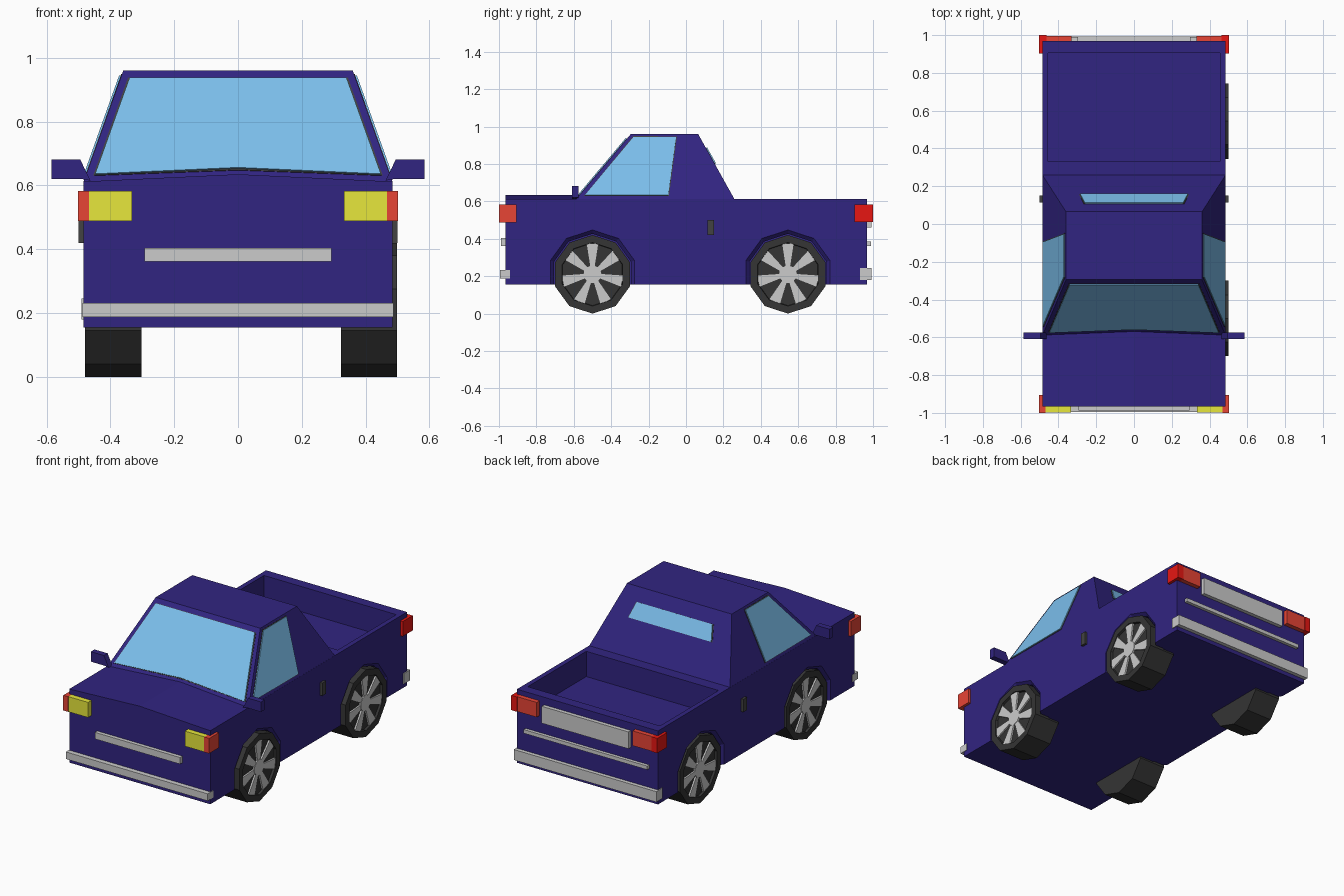
import bpy, bmesh
from math import sin, cos, pi, radians
from mathutils import Vector

if "Cube" in bpy.data.objects:
    bpy.data.objects.remove(bpy.data.objects["Cube"])


def mat(name, r, g, b):
    m = bpy.data.materials.new(name)
    m.diffuse_color = (r, g, b, 1)
    m.use_nodes = True
    m.node_tree.nodes["Principled BSDF"].inputs["Base Color"].default_value = m.diffuse_color
    return m


PAINT = mat("paint", .031, .018, .22)
GLASS = mat("glass", .2, .52, .84)
RUBBER = mat("rubber", .035, .035, .035)
DARK = mat("dark_trim", .055, .055, .055)
METAL = mat("metal", .68, .68, .68)
ALLOY = mat("alloy", .52, .52, .52)
YELLOW = mat("yellow_lamp", .8, .8, .045)
AMBER = mat("amber_lamp", .8, .058, .036)
RED = mat("red_lamp", .8, .008, .006)


def loft(name, rings, material):
    """Closed solid through rings with equal point counts."""
    bm = bmesh.new()
    rows = [[bm.verts.new(p) for p in ring] for ring in rings]
    n = len(rows[0])
    for a, b in zip(rows, rows[1:]):
        for i in range(n):
            j = (i + 1) % n
            bm.faces.new((a[i], a[j], b[j], b[i]))
    bm.faces.new(rows[0])
    bm.faces.new(rows[-1])
    bmesh.ops.recalc_face_normals(bm, faces=bm.faces)
    me = bpy.data.meshes.new(name)
    bm.to_mesh(me)
    bm.free()
    me.materials.append(material)
    ob = bpy.data.objects.new(name, me)
    bpy.context.collection.objects.link(ob)
    return ob


def prism(name, pts, vec, material):
    v = Vector(vec)
    return loft(name, [pts, [Vector(p) + v for p in pts]], material)


def box(name, x, y, z, material):
    pts = [(x[0], y[0], z[0]), (x[1], y[0], z[0]), (x[1], y[1], z[0]), (x[0], y[1], z[0])]
    return prism(name, pts, (0, 0, z[1] - z[0]), material)


def disc(x, r, yc, zc, n=10):
    return [(x, yc + r * sin(2 * pi * i / n), zc + r * cos(2 * pi * i / n)) for i in range(n)]


def cut(target, cutter):
    m = target.modifiers.new("cut", "BOOLEAN")
    m.operation = "DIFFERENCE"
    m.solver = "EXACT"
    m.object = cutter
    cutter.hide_render = True
    cutter.hide_viewport = True


def window(name, pts, normal):
    """Glass pane on a slightly larger dark seal."""
    n = Vector(normal).normalized()
    pts = [Vector(p) for p in pts]
    c = sum(pts, Vector()) / len(pts)
    seal = [p + (p - c).normalized() * .006 - n * .004 for p in pts]
    prism(name + "_seal", seal, n * .006, DARK)
    prism(name, [p - n * .003 for p in pts], n * .010, GLASS)


# Body with a crowned hood that flattens under the cab
def section(y, crown):
    return [(-.485, y, .155), (.485, y, .155), (.485, y, .612), (0, y, crown), (-.485, y, .612)]


body = loft("body", [section(-.965, .635), section(-.57, .635),
                     section(-.3, .612), section(.968, .612)], PAINT)

# Cargo bed recess
cut(body, box("bed_cutter", (-.455, .455), (.33, .905), (.455, .8), PAINT))

# Cab: tapered block
loft("cab", [[(-.485, -.59, .61), (.485, -.59, .61), (.485, .26, .61), (-.485, .26, .61)],
             [(-.36, -.295, .96), (.36, -.295, .96), (.36, .065, .96), (-.36, .065, .96)]], PAINT)


# Windows laid on the sloping cab faces
def front_pt(x, z):
    return (x, -.59 + (z - .61) / .35 * .295, z)


def rear_pt(x, z):
    return (x, .26 - (z - .61) / .35 * .195, z)


window("windshield", [front_pt(*p) for p in
                      [(-.448, .632), (0, .652), (.448, .632), (.34, .934), (-.34, .934)]],
       (0, -.35, .295))
window("rear_window", [rear_pt(*p) for p in
                       [(-.285, .80), (.285, .80), (.26, .885), (-.26, .885)]], (0, .35, .195))
for s, side in ((1, "right"), (-1, "left")):
    pts = [(s * (.485 - (z - .61) / .35 * .125), y, z) for y, z in
           [(-.54, .632), (-.28, .943), (-.053, .943), (-.095, .632)]]
    window("side_window_" + side, pts, (s * .35, 0, .125))

# Wheels and wheel wells
for s, side in ((1, "right"), (-1, "left")):
    xo, xi = (.499, .323) if s > 0 else (-.48, -.303)
    for yc, end in ((-.5, "front"), (.545, "rear")):
        name = end + "_" + side
        z = .21
        cut(body, loft("well_cutter_" + name,
                       [disc(s * .40, .217, yc, z), disc(s * .465, .217, yc, z),
                        disc(s * .486, .238, yc, z), disc(s * .6, .238, yc, z)], PAINT))
        loft("tyre_" + name,
             [disc(xi, .17, yc, z), disc(xi, .21, yc, z), disc(xo, .21, yc, z),
              disc(xo, .17, yc, z), disc(xo - s * .02, .166, yc, z)], RUBBER)
        prism("rim_" + name, disc(xo - s * .024, .168, yc, z), (s * .01, 0, 0), RUBBER)
        prism("hub_" + name, disc(xo - s * .02, .05, yc, z), (s * .018, 0, 0), ALLOY)
        # Flared spokes
        for k in range(7):
            a = 2 * pi * k / 7
            pts = []
            for r, d in ((.04, -.35), (.167, -.2), (.167, .2), (.04, .35)):
                pts.append((xo - s * .02, yc + r * sin(a + d), z + r * cos(a + d)))
            prism("spoke_%s_%d" % (name, k), pts, (s * .016, 0, 0), ALLOY)

# Paired side details
for s, side in ((1, "right"), (-1, "left")):
    def pair(name, x, y, z, material):
        box(name + "_" + side, (s * x[0], s * x[1]), y, z, material)

    pair("headlight", (.333, .468), (-.998, -.95), (.488, .582), YELLOW)
    pair("front_marker", (.468, .502), (-1, -.905), (.488, .582), AMBER)
    pair("tail_lamp", (.33, .463), (.95, .996), (.49, .582), AMBER)
    pair("tail_marker", (.463, .502), (.902, 1), (.49, .582), RED)
    pair("door_handle", (.47, .5), (.115, .15), (.42, .5), DARK)
    # Door mirror with slanted stalk
    prism("mirror_" + side, [(s * x, -.61, z) for x, z in
                             [(.462, .615), (.475, .64), (.495, .682), (.585, .682), (.585, .62), (.49, .62)]],
          (0, .036, 0), PAINT)

# Bumpers, grille and tailgate trim
box("front_bumper", (-.488, .488), (-.995, -.94), (.188, .232), METAL)
box("grille_bar", (-.293, .293), (-.988, -.95), (.362, .403), METAL)
box("rear_bumper", (-.49, .49), (.93, .992), (.18, .245), METAL)
box("tailgate_panel", (-.298, .298), (.95, .992), (.46, .565), METAL)
box("tailgate_strip", (-.425, .425), (.95, .988), (.362, .385), METAL)
